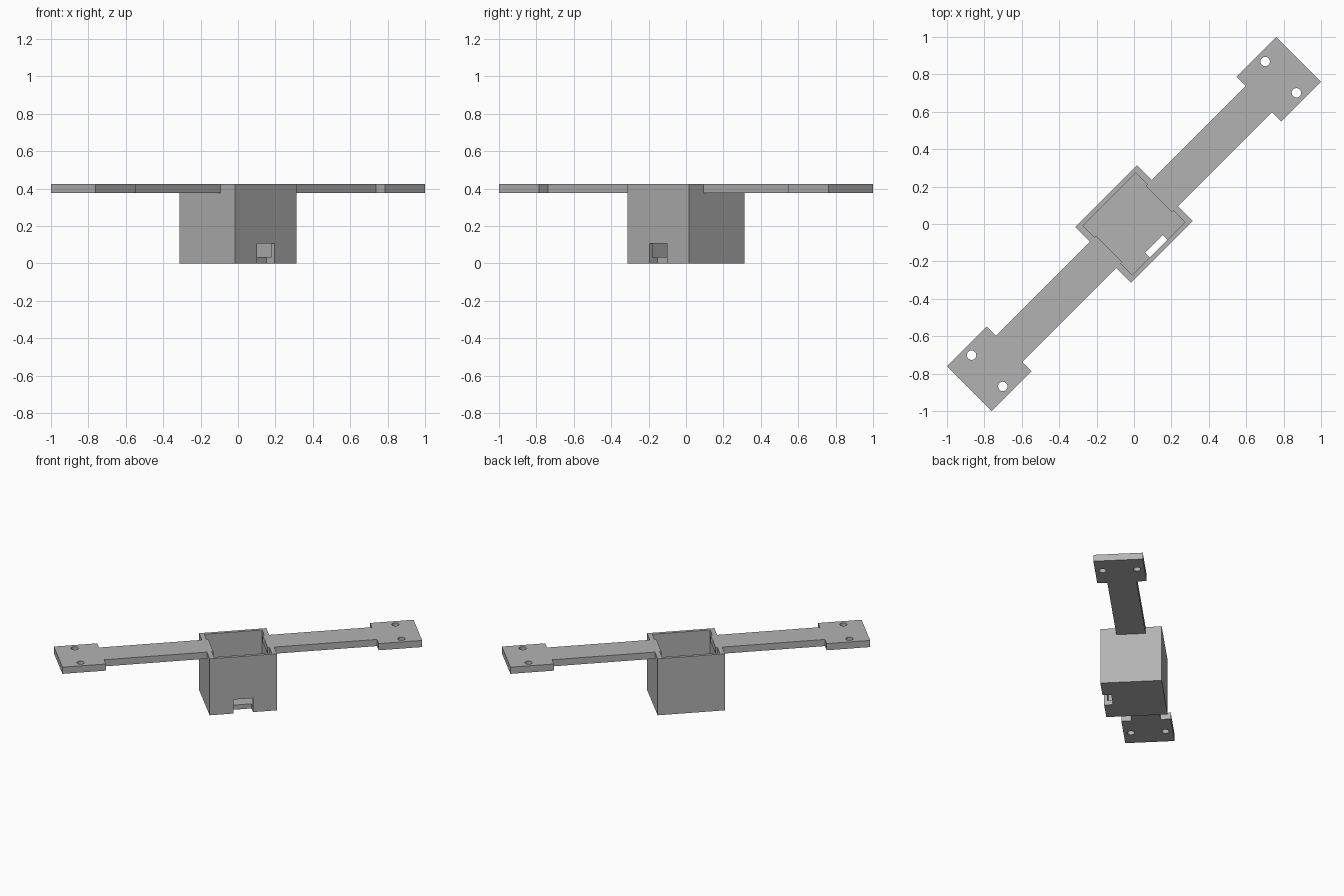
import bpy
import bmesh
from math import pi
from mathutils import Matrix, Vector

if "Cube" in bpy.data.objects:
    bpy.data.objects.remove(bpy.data.objects["Cube"])

TOP = 0.425      # upper rim height
UNDER = 0.375    # underside of the arms
FLOOR = 0.035    # floor thickness of the box

grey = bpy.data.materials.new("plain grey")
grey.use_nodes = True
colour = (0.45, 0.45, 0.45, 1)
grey.diffuse_color = colour
grey.node_tree.nodes["Principled BSDF"].inputs["Base Color"].default_value = colour


def finish(name, bm):
    bmesh.ops.recalc_face_normals(bm, faces=bm.faces)
    mesh = bpy.data.meshes.new(name)
    bm.to_mesh(mesh)
    bm.free()
    mesh.materials.append(grey)
    obj = bpy.data.objects.new(name, mesh)
    bpy.context.collection.objects.link(obj)
    return obj


def block(name, low, high):
    low, high = Vector(low), Vector(high)
    bm = bmesh.new()
    bmesh.ops.create_cube(bm, size=1, matrix=Matrix.Translation((low + high) / 2)
                          @ Matrix.Diagonal((*(high - low), 1)))
    return finish(name, bm)


def peg(name, x, y):
    bm = bmesh.new()
    bmesh.ops.create_cone(bm, cap_ends=True, segments=24, radius1=0.025, radius2=0.025,
                          depth=0.2, matrix=Matrix.Translation((x, y, TOP)))
    return finish(name, bm)


def combine(target, other, operation):
    mod = target.modifiers.new(operation.lower(), "BOOLEAN")
    mod.operation = operation
    mod.solver = "EXACT"
    mod.object = other
    bpy.context.view_layer.objects.active = target
    bpy.ops.object.modifier_apply(modifier=mod.name)
    bpy.data.objects.remove(other)


def arm(name, turn):
    # T-shaped plate with two screw holes
    half = [(0.188, 0.1), (0.944, 0.1), (0.944, 0.169), (1.245, 0.169)]
    outline = half + [(x, -y) for x, y in reversed(half)]
    bm = bmesh.new()
    face = bm.faces.new([bm.verts.new((x, y, UNDER)) for x, y in outline])
    new = bmesh.ops.extrude_face_region(bm, geom=[face])["geom"]
    bmesh.ops.translate(bm, vec=(0, 0, TOP - UNDER),
                        verts=[v for v in new if isinstance(v, bmesh.types.BMVert)])
    plate = finish(name, bm)
    for side in (1, -1):
        combine(plate, peg("screw_hole", 1.11, side * 0.118), "DIFFERENCE")
    plate.data.transform(Matrix.Rotation(turn, 4, "Z"))
    return plate


# Open box with a cavity and a cable slot through one wall and the floor edge
bracket = block("box_bracket", (-0.233, -0.21, 0), (0.233, 0.21, TOP))
combine(bracket, block("cavity", (-0.2, -0.187, FLOOR), (0.2, 0.187, 0.6)), "DIFFERENCE")
combine(bracket, block("cable_slot", (-0.067, -0.3, -0.1), (0.067, -0.15, 0.105)), "DIFFERENCE")

# Two mounting arms, fused flush with the rim
for name, turn in (("right_arm", pi), ("left_arm", 0)):
    combine(bracket, arm(name, turn), "UNION")

# The whole bracket sits diagonally
bracket.data.transform(Matrix.Rotation(pi / 4, 4, "Z"))
